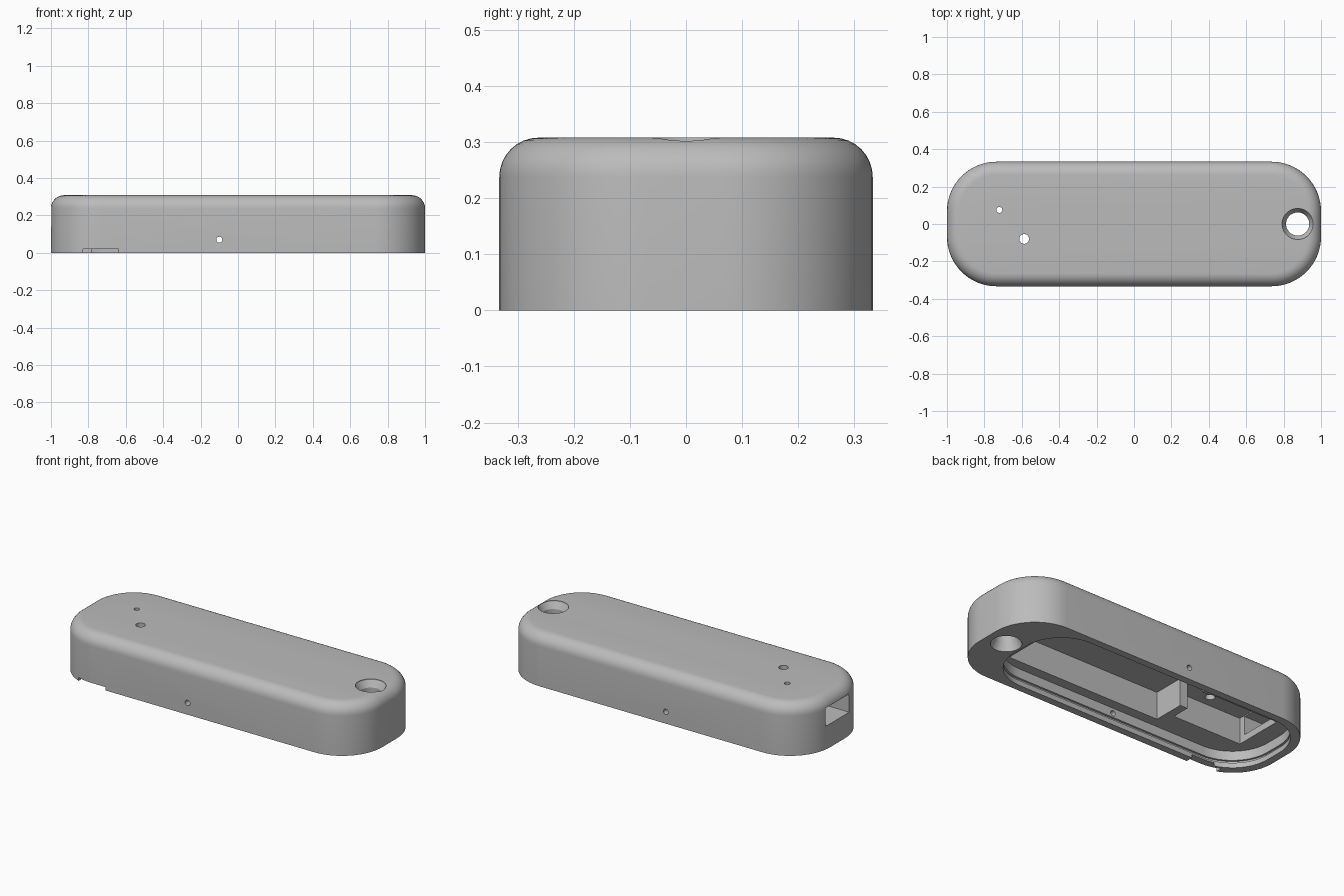
import bpy
import bmesh
from math import sin, cos, pi, radians

cube = bpy.data.objects.get("Cube")
if cube:
    bpy.data.objects.remove(cube)

TOP = 0.308

grey = bpy.data.materials.new("light grey plastic")
grey.use_nodes = True
COLOUR = (0.5, 0.5, 0.5, 1)
grey.diffuse_color = COLOUR
grey.node_tree.nodes["Principled BSDF"].inputs["Base Color"].default_value = COLOUR


def loft(name, rings):
    """Skin equal-length closed rings and cap both ends."""
    bm = bmesh.new()
    loops = [[bm.verts.new(p) for p in ring] for ring in rings]
    n = len(loops[0])
    for low, high in zip(loops, loops[1:]):
        for i in range(n):
            j = (i + 1) % n
            bm.faces.new((low[i], low[j], high[j], high[i]))
    bm.faces.new(loops[0][::-1])
    bm.faces.new(loops[-1])
    bmesh.ops.recalc_face_normals(bm, faces=bm.faces)
    mesh = bpy.data.meshes.new(name)
    bm.to_mesh(mesh)
    bm.free()
    mesh.materials.append(grey)
    obj = bpy.data.objects.new(name, mesh)
    bpy.context.collection.objects.link(obj)
    return obj


def slab(name, x0, x1, half_y, radius, profile, steps=16):
    """Rounded rectangle swept through (inset, z) steps."""
    rings = []
    for inset, z in profile:
        ring = []
        for q, (cx, cy) in enumerate([(x1 - radius, half_y - radius), (x0 + radius, half_y - radius),
                                      (x0 + radius, radius - half_y), (x1 - radius, radius - half_y)]):
            for i in range(steps + 1):
                a = (q + i / steps) * pi / 2
                ring.append((cx + (radius - inset) * cos(a), cy + (radius - inset) * sin(a), z))
        rings.append(ring)
    return loft(name, rings)


def box(name, x, y, z):
    corners = [(x[0], y[0]), (x[1], y[0]), (x[1], y[1]), (x[0], y[1])]
    return loft(name, [[(a, b, h) for a, b in corners] for h in z])


def lathe(name, x, y, profile, segments=32):
    """Upright turned shape from (radius, z) steps."""
    return loft(name, [[(x + r * cos(2 * pi * i / segments), y + r * sin(2 * pi * i / segments), z)
                        for i in range(segments)] for r, z in profile])


# Outer shell with a rounded top edge
FILLET = 0.07
arc = [(FILLET * (1 - cos(a)), TOP - FILLET + FILLET * sin(a))
       for a in [i * pi / 16 for i in range(9)]]
case = slab("case_shell", -1, 1, 0.333, 0.265, [(0, 0)] + arc)

cutters = [
    # Lid recess with a snap groove round its wall
    slab("lid_recess", -0.955, 0.78, 0.29, 0.24,
         [(0, -0.05), (0, 0.03), (-0.012, 0.03), (-0.012, 0.045), (0, 0.045), (0, 0.1)]),
    # Battery bay, circuit board bay and the passage between them
    box("battery_bay", (-0.35, 0.66), (-0.23, 0.23), (0.09, 0.262)),
    box("board_bay", (-0.85, -0.40), (-0.15, 0.15), (0.09, 0.255)),
    box("bay_passage", (-0.41, -0.34), (-0.04, 0.14), (0.085, 0.25)),
    # Connector opening in the end wall
    box("connector_opening", (-1.1, -0.84), (-0.11, 0.11), (0.14, 0.248)),
    # Pry notch under the front wall
    box("pry_notch", (-0.83, -0.64), (-0.4, -0.28), (-0.05, 0.02)),
    # Keyring hole, countersunk at both ends
    lathe("keyring_hole", 0.875, 0,
          [(0.083, -0.05), (0.083, 0.005), (0.062, 0.042), (0.062, 0.266), (0.083, 0.302), (0.083, 0.4)], 48),
    # Indicator and button holes in the top
    lathe("indicator_hole", -0.72, 0.075, [(0.016, 0.2), (0.016, 0.4)], 24),
    lathe("button_hole", -0.587, -0.08, [(0.026, 0.2), (0.026, 0.4)], 24),
]

# Pin holes through both long walls
for side in (-1, 1):
    ring = [(-0.1 + 0.016 * cos(i * pi / 12), 0.07 + 0.016 * sin(i * pi / 12)) for i in range(24)]
    cutters.append(loft("pin_hole", [[(x, side * y, z) for x, z in ring] for y in (0.26, 0.4)]))

bpy.context.view_layer.objects.active = case
for cutter in cutters:
    cutter.hide_render = True
    mod = case.modifiers.new(cutter.name, "BOOLEAN")
    mod.operation = "DIFFERENCE"
    mod.solver = "EXACT"
    mod.object = cutter
    bpy.ops.object.modifier_apply(modifier=mod.name)
    bpy.data.objects.remove(cutter)

bpy.ops.object.select_all(action="DESELECT")
case.select_set(True)
bpy.ops.object.shade_smooth_by_angle(angle=radians(30))
